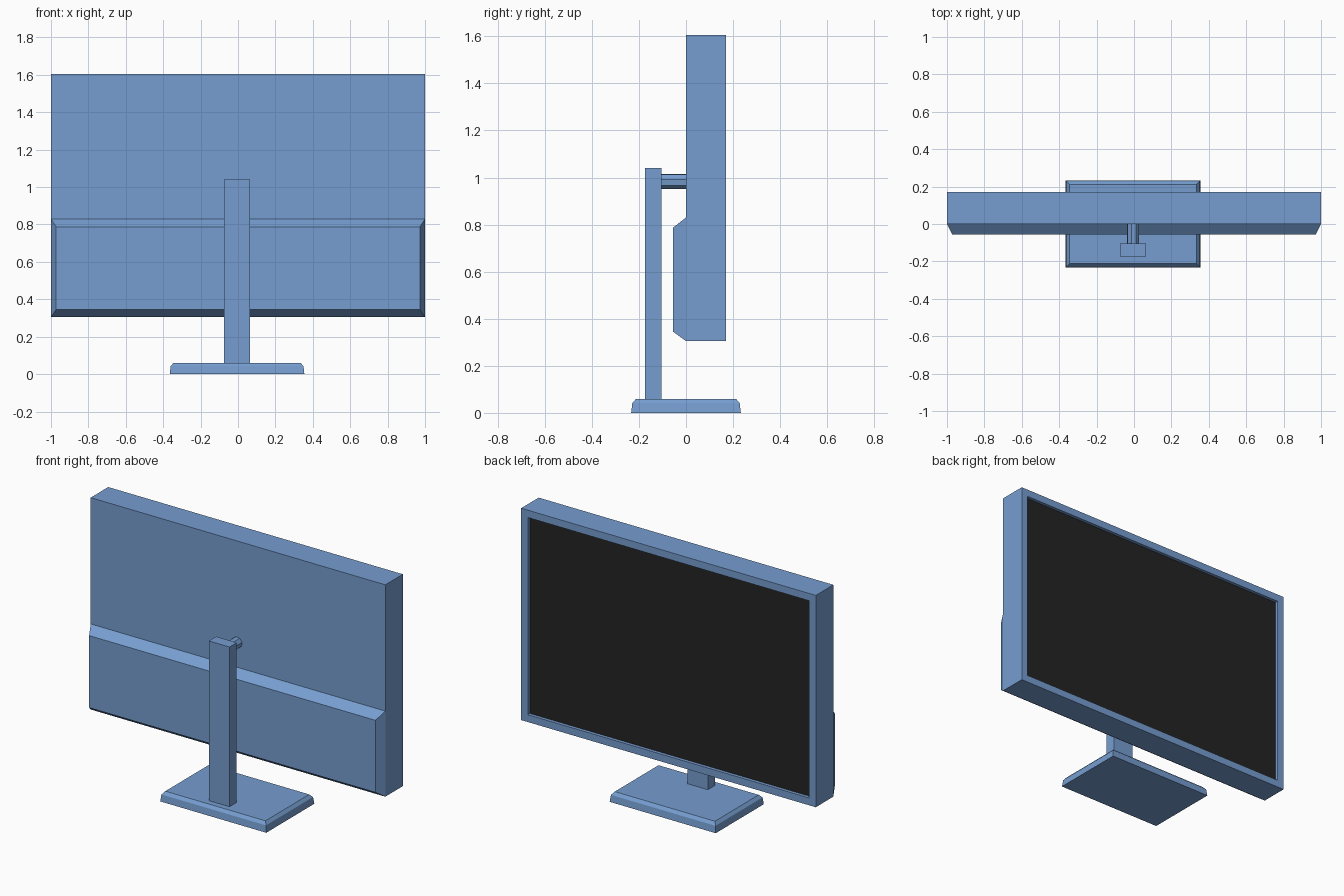
import bpy
import bmesh
from math import pi
from mathutils import Matrix

if "Cube" in bpy.data.objects:
    bpy.data.objects.remove(bpy.data.objects["Cube"], do_unlink=True)


def make_material(name, colour):
    mat = bpy.data.materials.new(name)
    mat.use_nodes = True
    mat.diffuse_color = colour
    mat.node_tree.nodes["Principled BSDF"].inputs["Base Color"].default_value = colour
    return mat


blue = make_material("steel blue", (0.18, 0.34, 0.63, 1))
black = make_material("screen black", (0.017, 0.017, 0.017, 1))


def finish(name, bm, *materials):
    mesh = bpy.data.meshes.new(name)
    bmesh.ops.recalc_face_normals(bm, faces=bm.faces)
    bm.to_mesh(mesh)
    bm.free()
    for mat in materials:
        mesh.materials.append(mat)
    obj = bpy.data.objects.new(name, mesh)
    bpy.context.collection.objects.link(obj)
    return obj


def loft(rings):
    """Join four-sided rings into a solid with capped ends."""
    bm = bmesh.new()
    loops = [[bm.verts.new(p) for p in ring] for ring in rings]
    for a, b in zip(loops, loops[1:]):
        for i in range(4):
            j = (i + 1) % 4
            bm.faces.new((a[i], a[j], b[j], b[i]))
    bm.faces.new(loops[0])
    bm.faces.new(loops[-1])
    return bm


def upright(y, half_x, z0, z1):
    return [(-half_x, y, z0), (half_x, y, z0), (half_x, y, z1), (-half_x, y, z1)]


def level(z, cx, half_x, y0, y1):
    return [(cx - half_x, y0, z), (cx + half_x, y0, z),
            (cx + half_x, y1, z), (cx - half_x, y1, z)]


stand_x = -0.005
panel_low, panel_high, panel_back = 0.305, 1.605, 0.17

# Panel casing with a recessed screen set inside its bezel
bezel, recess = 0.045, 0.02
low, high = panel_low + bezel, panel_high - bezel
bm = loft([
    upright(0, 1, panel_low, panel_high),
    upright(panel_back, 1, panel_low, panel_high),
    upright(panel_back, 1 - bezel, low, high),
    upright(panel_back - recess, 1 - bezel, low, high),
])
panel = finish("display_panel", bm, blue, black)
for face in panel.data.polygons:
    if abs(face.center.y - (panel_back - recess)) < 0.001:
        face.material_index = 1

# Chamfered housing on the lower half of the panel
finish("lower_housing", loft([
    upright(0, 1, panel_low, 0.83),
    upright(-0.055, 0.972, 0.345, 0.787),
]), blue)

# Base plate with drafted sides and bevelled top edge
finish("stand_base", loft([
    level(0, stand_x, 0.36, -0.233, 0.233),
    level(0.042, stand_x, 0.355, -0.228, 0.228),
    level(0.06, stand_x, 0.34, -0.212, 0.212),
]), blue)

# Upright column
finish("stand_column", loft([
    level(0.06, stand_x, 0.07, -0.175, -0.105),
    level(1.04, stand_x, 0.07, -0.175, -0.105),
]), blue)

# Eight-sided arm joining the column to the panel
bm = bmesh.new()
bmesh.ops.create_cone(
    bm, cap_ends=True, segments=8, radius1=0.034, radius2=0.034, depth=0.105,
    matrix=Matrix.Translation((stand_x, -0.0525, 0.983))
    @ Matrix.Rotation(pi / 2, 4, "X") @ Matrix.Rotation(pi / 12, 4, "Z"))
finish("mounting_arm", bm, blue)
